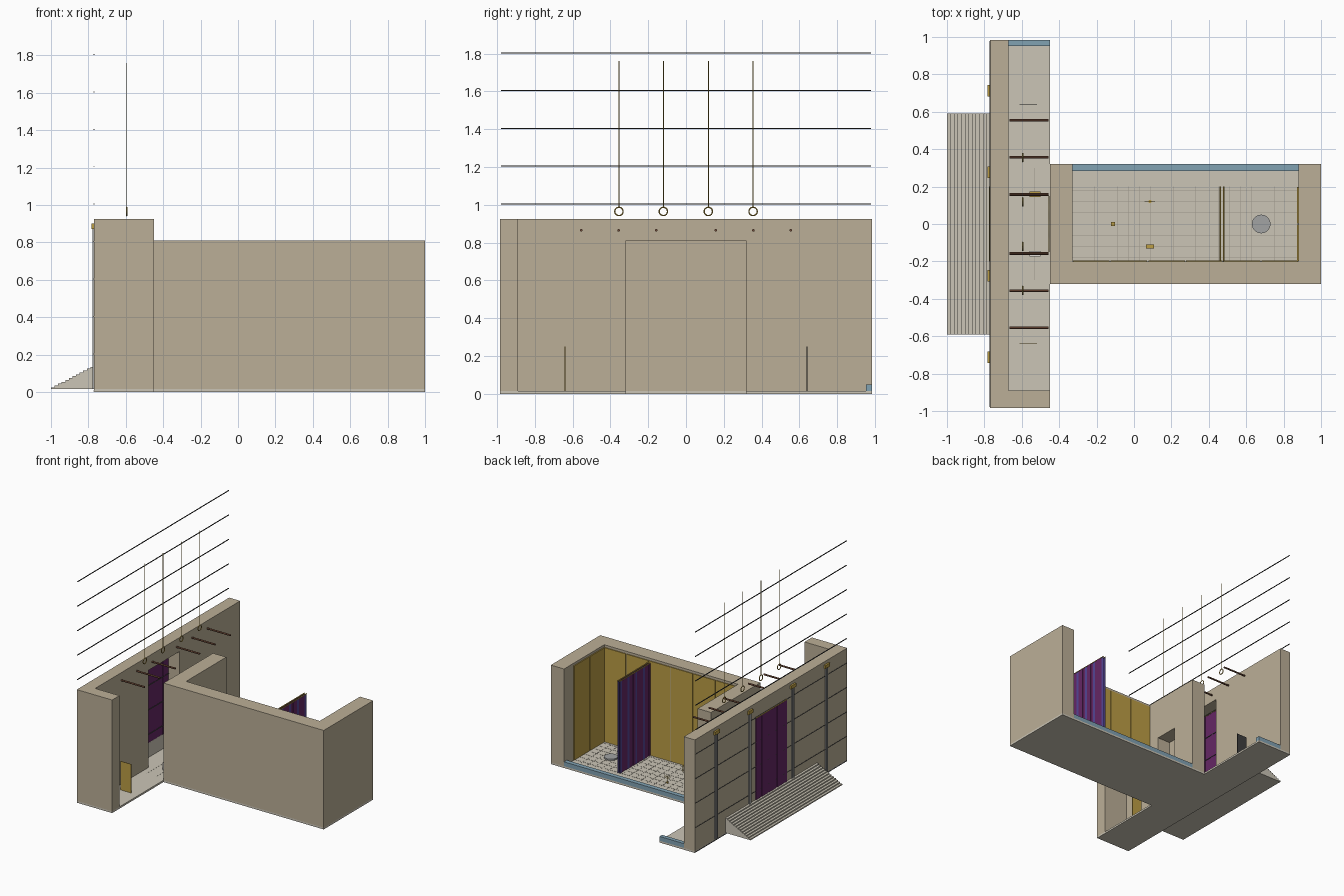
import bpy, math

if "Cube" in bpy.data.objects:
    bpy.data.objects.remove(bpy.data.objects["Cube"])

def mat(name, r, g, b):
    m = bpy.data.materials.new(name)
    m.diffuse_color = (r, g, b, 1)
    m.use_nodes = True
    m.node_tree.nodes["Principled BSDF"].inputs["Base Color"].default_value = m.diffuse_color
    return m

STONE = mat("stone", .50, .43, .31)
FLOOR = mat("floor_marble", .60, .56, .47)
TILE = mat("tile_joint", .35, .32, .27)
GOLD = mat("gold", .50, .34, .06)
DARK = mat("dark_line", .05, .05, .05)
CEDAR = mat("cedar", .16, .07, .04)
PURPLE = mat("purple_cloth", .13, .02, .13)
BLUE = mat("blue_cloth", .09, .06, .30)
CUT = mat("cut_edge", .22, .36, .45)
GREY = mat("grey_stone", .36, .37, .37)
MARBLE = mat("white_marble", .75, .73, .70)
FACES = [(0, 2, 3, 1), (4, 5, 7, 6), (0, 1, 5, 4), (2, 6, 7, 3), (0, 4, 6, 2), (1, 3, 7, 5)]

def boxes(name, material, items):
    """One object made of boxes given as (x0, x1, y0, y1, z0, z1)."""
    verts, faces = [], []
    for x0, x1, y0, y1, z0, z1 in items:
        n = len(verts)
        verts += [(x, y, z) for z in (z0, z1) for y in (y0, y1) for x in (x0, x1)]
        faces += [[n + i for i in f] for f in FACES]
    mesh = bpy.data.meshes.new(name)
    mesh.from_pydata(verts, [], faces)
    mesh.materials.append(material)
    ob = bpy.data.objects.new(name, mesh)
    bpy.context.collection.objects.link(ob)
    return ob

def finish(name, material):
    ob = bpy.context.object
    ob.name = name
    ob.data.materials.append(material)
    bpy.ops.object.shade_smooth_by_angle()
    return ob

def cylinder(name, material, loc, r, depth, rot=(0, 0, 0), n=12):
    bpy.ops.mesh.primitive_cylinder_add(vertices=n, radius=r, depth=depth, location=loc, rotation=rot)
    return finish(name, material)

def tube(name, material, pts, r):
    cu = bpy.data.curves.new(name, 'CURVE')
    cu.dimensions = '3D'
    cu.bevel_depth = r
    cu.bevel_resolution = 1
    sp = cu.splines.new('POLY')
    sp.points.add(len(pts) - 1)
    for p, q in zip(sp.points, pts):
        p.co = (*q, 1)
    cu.materials.append(material)
    ob = bpy.data.objects.new(name, cu)
    bpy.context.collection.objects.link(ob)

F = .015  # floor top

# Floors and blue section edges where the near walls are cut away
boxes("floor_slab", FLOOR, [(-.77, -.45, -.985, .985, 0, F), (-.45, 1, -.32, .32, 0, F)])
boxes("cut_wall_edges", CUT, [(-.67, -.45, .952, .985, F, .05), (-.33, .88, .283, .32, F, .05)])

# Porch: front wall around its doorway plus the end wall
boxes("porch_walls", STONE, [
    (-.77, -.67, -.985, -.2, F, .925), (-.77, -.67, .2, .985, F, .925),
    (-.77, -.67, -.2, .2, .81, .925), (-.67, -.45, -.985, -.89, F, .925)])

# Hall: door wall, side wall and rear wall
boxes("hall_walls", STONE, [
    (-.45, -.33, -.32, -.1, F, .81), (-.45, -.33, .1, .32, F, .81),
    (-.45, -.33, -.1, .1, .47, .81), (-.33, .88, -.32, -.2, F, .81),
    (.88, 1, -.32, .32, F, .81)])

# Entrance steps
N = 12
w = .23 / N
boxes("entrance_steps", FLOOR, [(-1 + i * w, -1 + (i + 1) * w, -.592, .592, F, .025 + i * .01)
                                for i in range(N)])

# Pilasters with gold capitals
PY = (-.713, -.277, .277, .713)
boxes("pilasters", GREY, [(-.778, -.77, y + s - .006, y + s + .006, F, .875) for y in PY for s in (-.009, .009)])
boxes("capitals", GOLD, [(-.784, -.765, y - .03, y + .03, .872, .9) for y in PY])

# Thin horizontal course lines, continuing above the wall
boxes("course_lines", DARK, [(-.772, -.766, -.978, .978, .2 * k + .002, .2 * k + .007) for k in range(10)])

# Cedar beams tying the porch wall
for y in (-.555, -.357, -.158, .158, .357, .555):
    cylinder("cedar_beam", CEDAR, (-.561, y, .865), .007, .21, (0, math.pi / 2, 0))

# Hanging chains with crowns
for y in (-.355, -.12, .118, .355):
    cylinder("chain", GOLD, (-.595, y, 1.375), .0025, .77, n=6)
    bpy.ops.mesh.primitive_torus_add(location=(-.595, y, .965), rotation=(0, math.pi / 2, 0),
                                     major_radius=.022, minor_radius=.0035,
                                     major_segments=24, minor_segments=6)
    finish("crown_ring", GOLD)

# Standing panels in the porch wings
boxes("gold_panel", GOLD, [(-.612, -.518, -.642, -.638, F, .25)])
boxes("dark_panel", DARK, [(-.612, -.518, .638, .642, F, .25)])

# Gold wall panelling with gaps
boxes("side_wall_panels", GOLD, [(-.33 + i * .2017 + .003, -.33 + (i + 1) * .2017 - .003, -.2, -.194, .02, .79)
                                 for i in range(6)])
boxes("rear_wall_panels", GOLD, [(.872, .88, -.2 + i * .2 + .003, i * .2 - .003, .02, .79) for i in range(2)])

def curtain(name, x, y0, y1, z0, z1, n=16):
    step = (y1 - y0) / n
    for k, m in ((0, PURPLE), (1, BLUE if name.startswith("inner") else PURPLE)):
        d = .003 * k
        strips = [i for i in range(n) if (i % 4 == 3) == bool(k)]
        boxes(name + ("_stripes" if k else "_folds"), m, [
            (x - .003 + (i % 2) * .003 - d, x + .001 + (i % 2) * .003 - d,
             y0 + i * step, y0 + (i + 1) * step, z0, z1) for i in strips])
    cylinder(name + "_rod", GOLD, (x, (y0 + y1) / 2, z1 + .003), .004, y1 - y0, (math.pi / 2, 0, 0), 8)

# Curtains
curtain("porch_curtain", -.772, -.2, .2, .135, .8)
curtain("inner_curtain_a", .462, -.2, .2, .02, .77)
curtain("inner_curtain_b", .48, -.2, .2, .02, .77)

# Floor joints
boxes("hall_floor_joints", TILE, [(-.33, .88, y - .0012, y + .0012, F, F + .001)
                                  for y in (-.18, -.12, -.06, 0, .06, .12, .18)]
      + [(-.33 + .06 * i - .001, -.33 + .06 * i + .001, -.2, .2, F, F + .001) for i in range(1, 20)])
boxes("porch_floor_joints", TILE, [(x - .001, x + .001, -.3, .3, F, F + .001) for x in (-.62, -.53)])

def table(name, material, x, y, lx, ly, h):
    a, b = lx / 2, ly / 2
    boxes(name, material, [(x - a, x + a, y - b, y + b, F + h - .006, F + h)] + [
        (x + s * (a - .003) - .003, x + s * (a - .003) + .003,
         y + t * (b - .003) - .003, y + t * (b - .003) + .003, F, F + h)
        for s in (-1, 1) for t in (-1, 1)])

# Furniture
table("porch_gold_table", GOLD, -.53, .16, .06, .03, .06)
table("porch_marble_table", MARBLE, -.53, -.16, .06, .03, .06)
table("bread_table", GOLD, .085, -.12, .044, .022, .05)
boxes("incense_altar", GOLD, [(-.122, -.102, -.01, .01, F, .055)])
cylinder("foundation_stone", GREY, (.68, 0, .02), .05, .012, n=24)

# Seven-branched lampstand
lx, ly = .085, .12
tube("lamp_stem", GOLD, [(lx, ly, F), (lx, ly, .075)], .002)
cylinder("lamp_base", GOLD, (lx, ly, .018), .009, .006)
for r in (.009, .018, .027):
    pts = [(lx + r * math.cos(a), ly, .075 + r * math.sin(a))
           for a in [math.pi + math.pi * i / 10 for i in range(11)]]
    tube("lamp_branches", GOLD, pts, .0014)

# Gold vine draped over the hall door
tube("door_vine", GOLD, [(-.455, -.15 + .03 * i, .53 + .012 * math.sin(i * 1.9)) for i in range(11)], .003)
